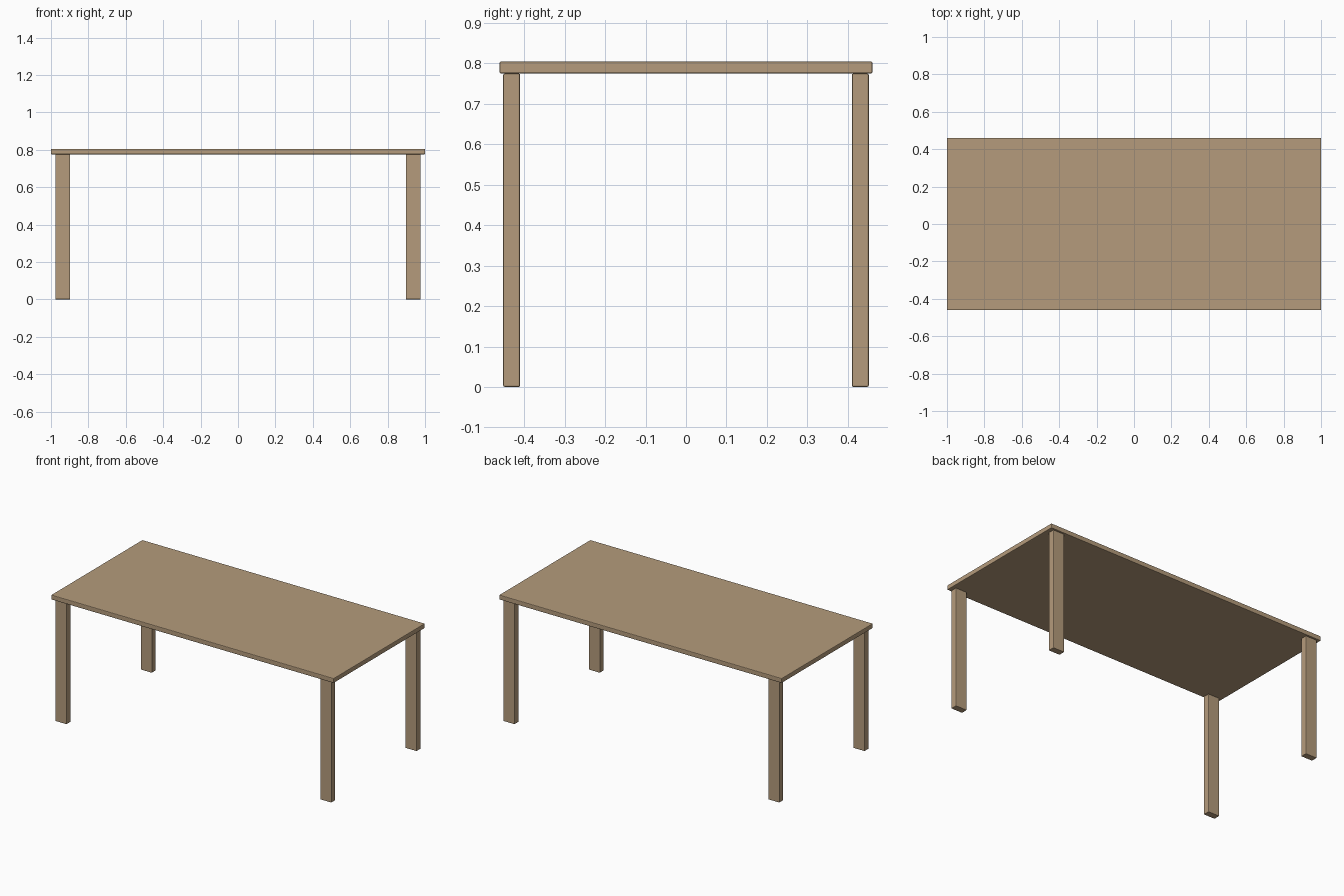
import bpy

if "Cube" in bpy.data.objects:
    bpy.data.objects.remove(bpy.data.objects["Cube"])

wood = bpy.data.materials.new("wood")
wood.diffuse_color = (0.46, 0.33, 0.2, 1)
wood.use_nodes = True
wood.node_tree.nodes["Principled BSDF"].inputs["Base Color"].default_value = wood.diffuse_color


def box(name, size, centre):
    """Box with softly eased edges."""
    bpy.ops.mesh.primitive_cube_add(size=1, location=centre)
    ob = bpy.context.object
    ob.name = name
    ob.scale = size
    bpy.ops.object.transform_apply(location=False, rotation=False, scale=True)
    ob.data.materials.append(wood)
    bevel = ob.modifiers.new("eased_edges", 'BEVEL')
    bevel.width = 0.004
    bevel.segments = 2
    return ob


TOP, THICK = 0.805, 0.03
leg_height = TOP - THICK

# Table top
box("table_top", (2.0, 0.922, THICK), (0, 0, TOP - THICK / 2))

# Four legs, set in slightly from the corners
for sx, side in ((-1, "left"), (1, "right")):
    for sy, end in ((-1, "front"), (1, "back")):
        box(f"{end}_{side}_leg", (0.08, 0.042, leg_height),
            (sx * 0.937, sy * 0.431, leg_height / 2))
